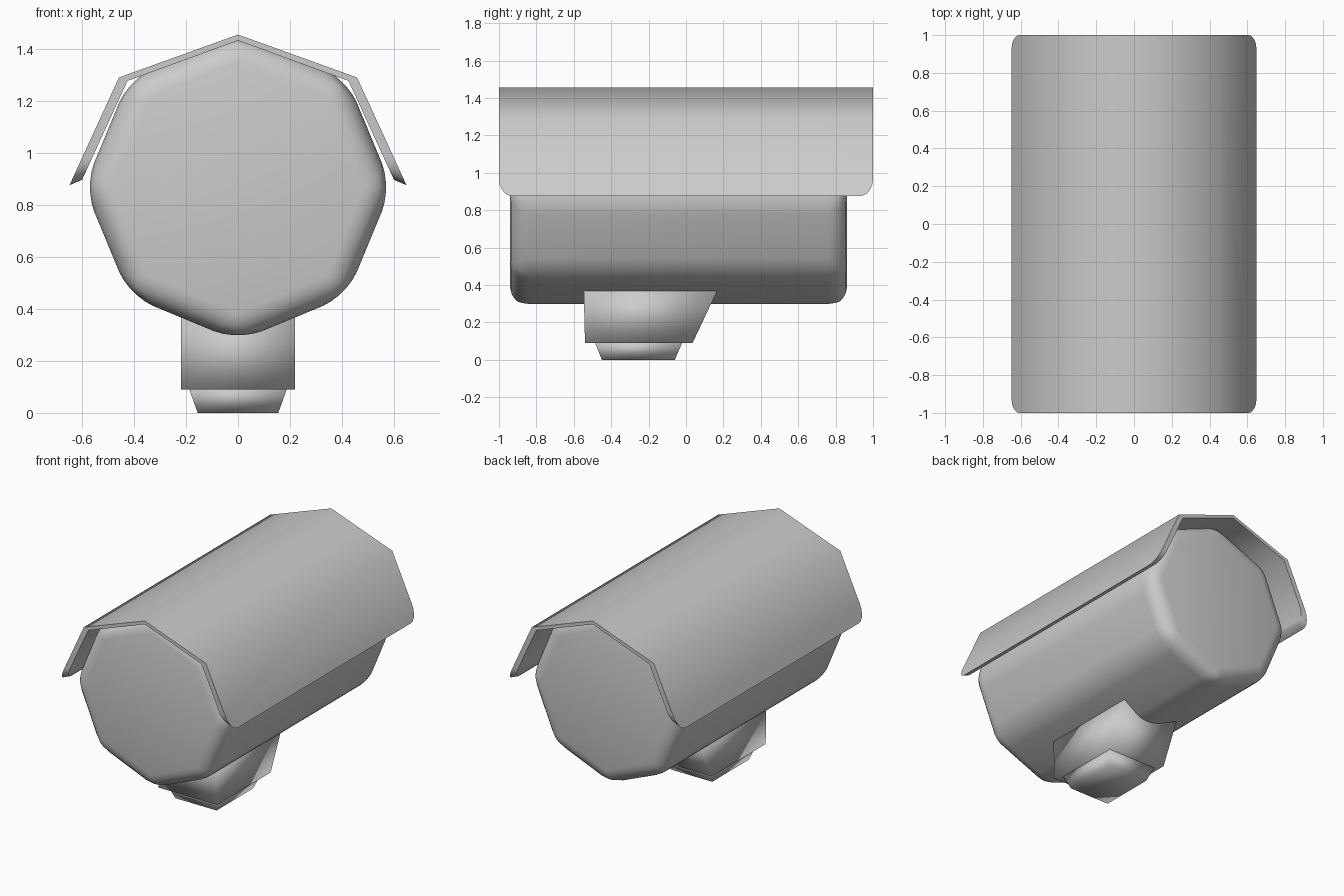
import bpy, bmesh, math

if "Cube" in bpy.data.objects:
    bpy.data.objects.remove(bpy.data.objects["Cube"])


def finish(name, bm, angle=None):
    bmesh.ops.recalc_face_normals(bm, faces=bm.faces[:])
    me = bpy.data.meshes.new(name)
    bm.to_mesh(me)
    bm.free()
    ob = bpy.data.objects.new(name, me)
    bpy.context.collection.objects.link(ob)
    bpy.ops.object.select_all(action='DESELECT')
    ob.select_set(True)
    bpy.context.view_layer.objects.active = ob
    if angle is None:
        bpy.ops.object.shade_smooth()
    else:
        bpy.ops.object.shade_smooth_by_angle(angle=math.radians(angle))
    return ob


def loft(sections, cap=True):
    """Bridge a list of equal-length point loops and cap the ends."""
    bm = bmesh.new()
    rings = [[bm.verts.new(p) for p in s] for s in sections]
    n = len(rings[0])
    for a, b in zip(rings, rings[1:]):
        for i in range(n):
            j = (i + 1) % n
            bm.faces.new((a[i], a[j], b[j], b[i]))
    if cap:
        bm.faces.new(rings[0])
        bm.faces.new(rings[-1])
    return bm


def rect(hx, y0, y1, z):
    return [(-hx, y0, z), (hx, y0, z), (hx, y1, z), (-hx, y1, z)]


# Octagonal camera housing with all edges rounded
R, ZC = 0.592, 0.868
octagon = [(R * math.sin(k * math.pi / 4), ZC + R * math.cos(k * math.pi / 4)) for k in range(8)]
bm = loft([[(x, y, z) for x, z in octagon] for y in (-0.94, 0.86)])
bmesh.ops.bevel(bm, geom=bm.edges[:], offset=0.1, segments=5, profile=0.5,
                affect='EDGES', clamp_overlap=True)
finish("camera_body", bm, 60)

# Folded sunshield: half strips mirrored, with outer and inner skins
outer = [(0.648, 0.876), (0.458, 1.29), (0, 1.455)]
inner = [(0.60, 0.896), (0.425, 1.277), (0, 1.432)]
profile = (outer + [(-x, z) for x, z in outer[-2::-1]]
           + [(-x, z) for x, z in inner] + inner[-2::-1])
bm = bmesh.new()
front, back = [[bm.verts.new((x, y, z)) for x, z in profile] for y in (-1, 1)]
for i in range(10):
    j = (i + 1) % 10
    bm.faces.new((front[i], front[j], back[j], back[i]))
for ring in (front, back):
    for i in range(4):
        bm.faces.new((ring[i], ring[i + 1], ring[8 - i], ring[9 - i]))
# Round the four lower corners
corners = [e for e in bm.edges
           if all(abs(v.co.x) > 0.55 for v in e.verts)
           and abs(e.verts[0].co.y - e.verts[1].co.y) < 0.01]
bmesh.ops.bevel(bm, geom=corners, offset=0.07, segments=5, profile=0.5, affect='EDGES')
finish("sunshield", bm, 50)

# Mounting bracket under the housing, tapered at the back
finish("mount_bracket", loft([rect(0.22, -0.54, 0.035, 0.09),
                              rect(0.22, -0.547, 0.168, 0.372)]))

# Small tapered foot
finish("mount_foot", loft([rect(0.155, -0.45, -0.06, 0.0),
                           rect(0.188, -0.487, -0.02, 0.092)]))
